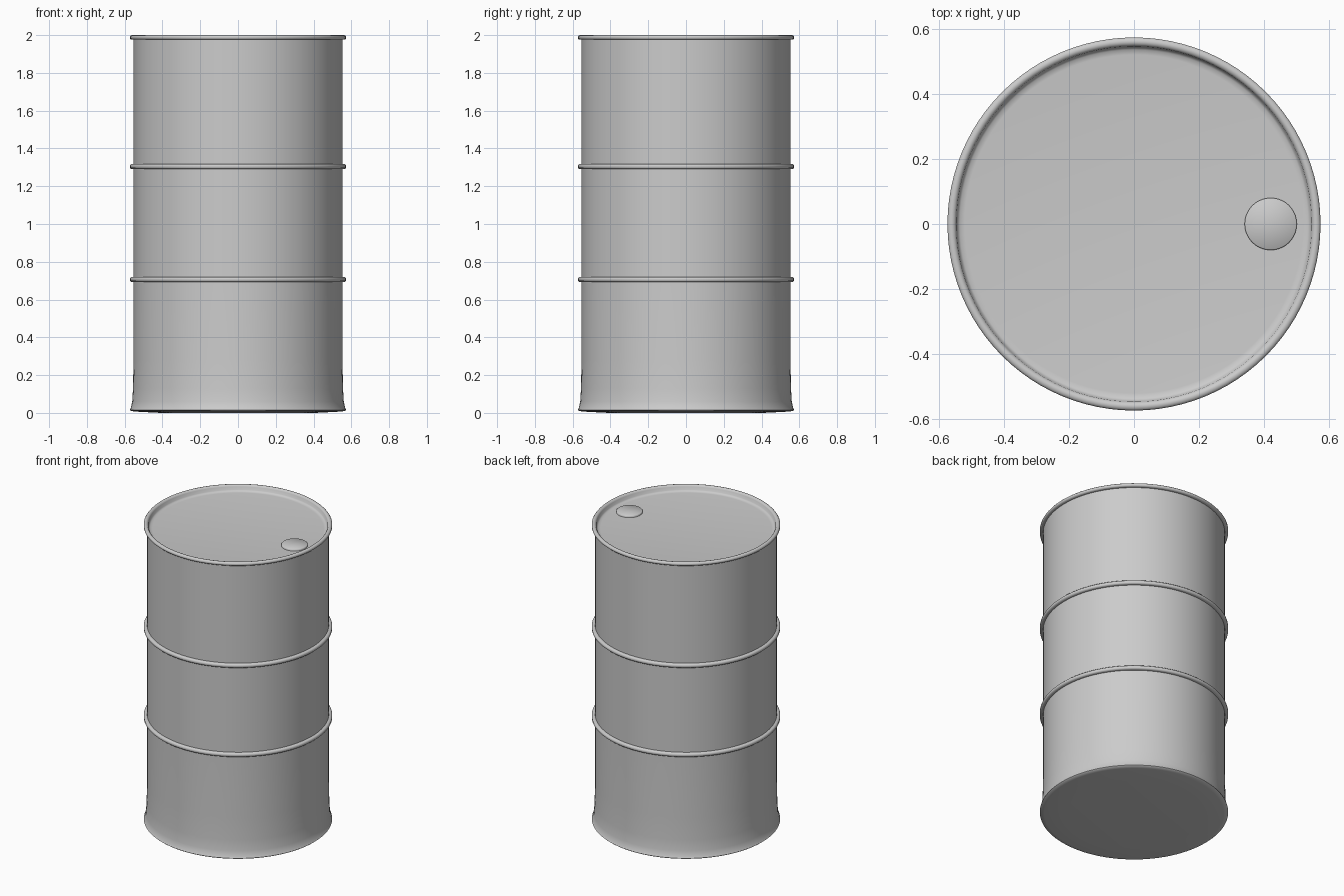
import bpy, bmesh, math

if "Cube" in bpy.data.objects:
    bpy.data.objects.remove(bpy.data.objects["Cube"])

SEGMENTS = 96
BODY_R, RIM_R = 0.553, 0.573


def lathe(name, profile, center=(0, 0)):
    """Spin an (r, z) profile around z; end radii of 0 close to a point."""
    bm = bmesh.new()
    verts = [bm.verts.new((r, 0, z)) for r, z in profile]
    edges = [bm.edges.new(pair) for pair in zip(verts, verts[1:])]
    bmesh.ops.spin(bm, geom=verts + edges, cent=(0, 0, 0), axis=(0, 0, 1),
                   angle=math.tau, steps=SEGMENTS, use_merge=True)
    bmesh.ops.remove_doubles(bm, verts=bm.verts, dist=1e-5)
    bmesh.ops.recalc_face_normals(bm, faces=bm.faces)
    mesh = bpy.data.meshes.new(name)
    bm.to_mesh(mesh)
    bm.free()
    obj = bpy.data.objects.new(name, mesh)
    obj.location = (*center, 0)
    bpy.context.collection.objects.link(obj)
    bpy.ops.object.select_all(action='DESELECT')
    obj.select_set(True)
    bpy.context.view_layer.objects.active = obj
    bpy.ops.object.shade_smooth_by_angle(angle=math.radians(50))
    return obj


def hoop(z, half=0.013):
    """Rounded rolling hoop, listed from its lower to its upper edge."""
    return [(BODY_R, z - half), (RIM_R - 0.007, z - half), (RIM_R, z - half * 0.5),
            (RIM_R, z + half * 0.5), (RIM_R - 0.007, z + half), (BODY_R, z + half)]


# Drum shell: flat base, flared foot, two hoops, rolled rim and recessed lid
base = [(0, 0), (0.41, 0), (0.545, 0.007), (0.566, 0.01), (RIM_R, 0.016),
        (0.568, 0.024), (0.56, 0.06), (0.556, 0.13), (BODY_R, 0.28)]
rim = [(BODY_R, 1.976), (0.566, 1.976), (RIM_R, 1.982), (RIM_R, 1.992),
       (0.568, 1.998), (0.56, 2.0), (0.552, 1.998), (0.546, 1.99)]
lid = [(0.543, 1.97), (0.535, 1.963), (0.52, 1.961), (0, 1.961)]
lathe("drum_shell", base + hoop(0.706) + hoop(1.304) + rim + lid)

# Round bung cap near the edge of the lid
lathe("bung_cap", [(0, 1.955), (0.08, 1.955), (0.08, 1.97), (0.077, 1.973), (0, 1.973)],
      center=(0.42, 0))
